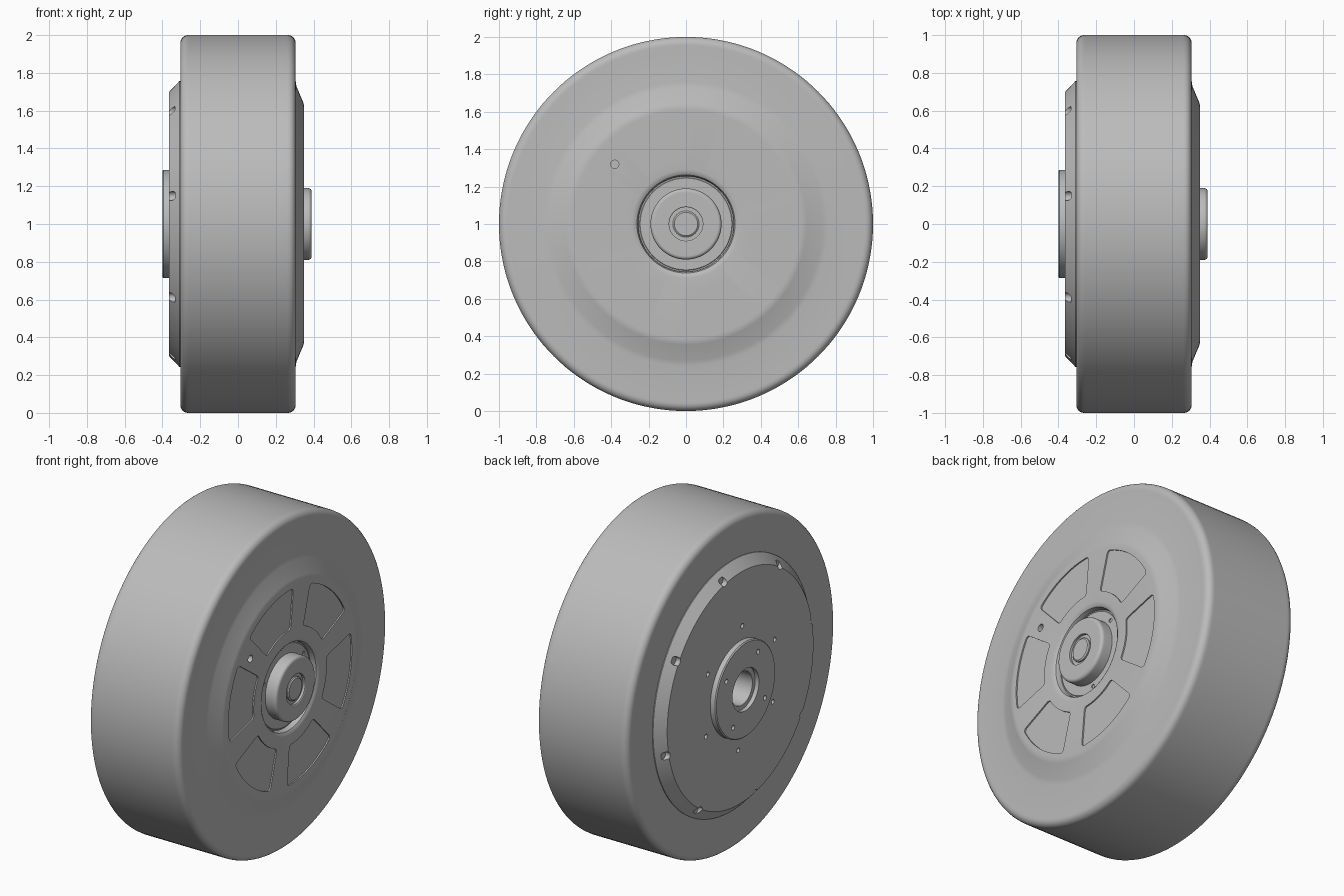
import bpy, bmesh, math
from mathutils import Vector, Matrix

cube = bpy.data.objects.get("Cube")
if cube:
    bpy.data.objects.remove(cube, do_unlink=True)

grey = bpy.data.materials.new("light grey")
grey.use_nodes = True
COLOUR = (0.5, 0.5, 0.5, 1)
grey.diffuse_color = COLOUR
grey.node_tree.nodes["Principled BSDF"].inputs["Base Color"].default_value = COLOUR

AXLE_Z = 1.0
STEPS = 144


def finish(name, bm):
    """Turn a bmesh into a grey object sitting at axle height."""
    bmesh.ops.recalc_face_normals(bm, faces=bm.faces[:])
    mesh = bpy.data.meshes.new(name)
    bm.to_mesh(mesh)
    bm.free()
    ob = bpy.data.objects.new(name, mesh)
    ob.location.z = AXLE_Z
    bpy.context.collection.objects.link(ob)
    mesh.materials.append(grey)
    return ob


def lathe(name, profile, steps=STEPS):
    """Spin (x, radius) points about the axle; the profile is closed."""
    bm = bmesh.new()
    vs = [bm.verts.new((x, 0, r)) for x, r in profile]
    for a, b in zip(vs, vs[1:] + vs[:1]):
        if a.co.z or b.co.z:
            bm.edges.new((a, b))
    bmesh.ops.spin(bm, geom=bm.verts[:] + bm.edges[:], cent=(0, 0, 0),
                   axis=(1, 0, 0), angle=math.tau, steps=steps)
    bmesh.ops.remove_doubles(bm, verts=bm.verts[:], dist=1e-5)
    return finish(name, bm)


def arc(cx, cr, radius, start, end, n=6):
    """Quarter-round points for a profile."""
    angles = [math.radians(start + (end - start) * i / n) for i in range(n + 1)]
    return [(cx + radius * math.cos(a), cr + radius * math.sin(a)) for a in angles]


def polar(x, radius, degrees):
    a = math.radians(degrees)
    return Vector((x, radius * math.cos(a), radius * math.sin(a)))


def add_hole(bm, x, depth, ring, degrees, radius):
    """Add a small drill cylinder along the axle direction."""
    place = Matrix.Translation(polar(x, ring, degrees)) @ Matrix.Rotation(math.pi / 2, 4, 'Y')
    bmesh.ops.create_cone(bm, cap_ends=True, segments=20, radius1=radius,
                          radius2=radius, depth=2 * depth, matrix=place)


def add_pocket(bm, x, depth, middle):
    """Add a sector-shaped prism with rounded corners."""
    n = 16
    pts = [polar(x - depth, 0.59, middle - 22 + 44 * i / n) for i in range(n + 1)]
    pts += [polar(x - depth, 0.35, middle + 20 - 40 * i / n) for i in range(n + 1)]
    base = bm.faces.new([bm.verts.new(p) for p in pts])
    geo = bmesh.ops.extrude_face_region(bm, geom=[base])["geom"]
    top = [g for g in geo if isinstance(g, bmesh.types.BMVert)]
    bmesh.ops.translate(bm, verts=top, vec=(2 * depth, 0, 0))
    corners = [e for v in top for e in v.link_edges
               if abs(e.verts[0].co.x - e.verts[1].co.x) > depth
               and e.calc_face_angle(0) > 1]
    bmesh.ops.bevel(bm, geom=corners, offset=0.022, segments=4,
                    profile=0.5, affect='EDGES', clamp_overlap=False)


def cut(ob, bm):
    """Subtract the cutter geometry, then discard the cutter."""
    cutter = finish("cutter", bm)
    cutter.hide_render = True
    mod = ob.modifiers.new("cut", 'BOOLEAN')
    mod.operation, mod.solver, mod.object = 'DIFFERENCE', 'EXACT', cutter
    bpy.context.view_layer.objects.active = ob
    bpy.ops.object.modifier_apply(modifier=mod.name)
    bpy.data.objects.remove(cutter, do_unlink=True)


# Tyre with the swollen hub face, bearing recess and blind axle bore
SIDE, ROUND = 0.305, 0.04
edge = SIDE - ROUND
wheel = lathe("wheel_body", [(0, 0), (0, 0.1), (-SIDE, 0.1), (-SIDE, 0.95)]
              + arc(-edge, 1 - ROUND, ROUND, 180, 90)
              + [(-edge + 0.01, 1), (edge - 0.01, 1)]
              + arc(edge, 1 - ROUND, ROUND, 90, 0)
              + [(SIDE, 0.95), (SIDE, 0.76), (0.309, 0.73), (0.345, 0.645), (0.35, 0.625),
                 (0.35, 0.61), (0.35, 0.29), (0.348, 0.275), (0.34, 0.262),
                 (0.325, 0.256), (0.31, 0.255), (0.31, 0)])

# Six shallow pockets and the valve hole in the hub face
bm = bmesh.new()
for i in range(6):
    add_pocket(bm, 0.35, 0.008, -11 + 60 * i)
add_hole(bm, 0.35, 0.03, 0.497, 140, 0.022)
cut(wheel, bm)

# Bearing ring at the bottom of the recess, with screws and a cable hole
ring = lathe("bearing_ring", [(0.30, 0.18), (0.30, 0.248), (0.313, 0.248),
                              (0.316, 0.245), (0.316, 0.18)])
bm = bmesh.new()
for i in range(3):
    add_hole(bm, 0.316, 0.01, 0.22, 37 + 120 * i, 0.012)
add_hole(bm, 0.316, 0.01, 0.237, 97, 0.008)
cut(ring, bm)

# Rounded hub cap with a central seat, and the shaft end inside it
cap = lathe("hub_cap", [(0.30, 0), (0.30, 0.19), (0.36, 0.19)]
            + arc(0.372, 0.172, 0.018, 90, 0)
            + [(0.39, 0.165), (0.39, 0.095), (0.387, 0.09), (0.372, 0.09), (0.372, 0)])
shaft = lathe("shaft_end", [(0.36, 0), (0.36, 0.07), (0.38, 0.07), (0.386, 0.062), (0.386, 0)])

# Chamfered back cover with edge notches and a ring of screw holes
cover = lathe("back_cover", [(-0.30, 0.1), (-0.30, 0.757), (-0.31, 0.757),
                             (-0.364, 0.7), (-0.364, 0.1)])
bm = bmesh.new()
for i in range(8):
    add_hole(bm, -0.364, 0.03, 0.712, 33 + 45 * i, 0.025)
for i in range(6):
    add_hole(bm, -0.364, 0.03, 0.37, 33 + 60 * i, 0.014)
cut(cover, bm)

# Mounting flange with a stepped bore and four bolt holes
flange = lathe("mounting_flange", [(-0.36, 0.1), (-0.36, 0.287), (-0.394, 0.287),
                                   (-0.4, 0.281), (-0.4, 0.127), (-0.375, 0.127), (-0.375, 0.1)])
bm = bmesh.new()
for i in range(4):
    add_hole(bm, -0.4, 0.03, 0.22, 33 + 90 * i, 0.014)
cut(flange, bm)

# Smooth shading with crisp machined edges
bpy.ops.object.select_all(action='DESELECT')
for ob in (wheel, ring, cap, shaft, cover, flange):
    ob.select_set(True)
bpy.context.view_layer.objects.active = wheel
bpy.ops.object.shade_smooth_by_angle(angle=math.radians(30))
